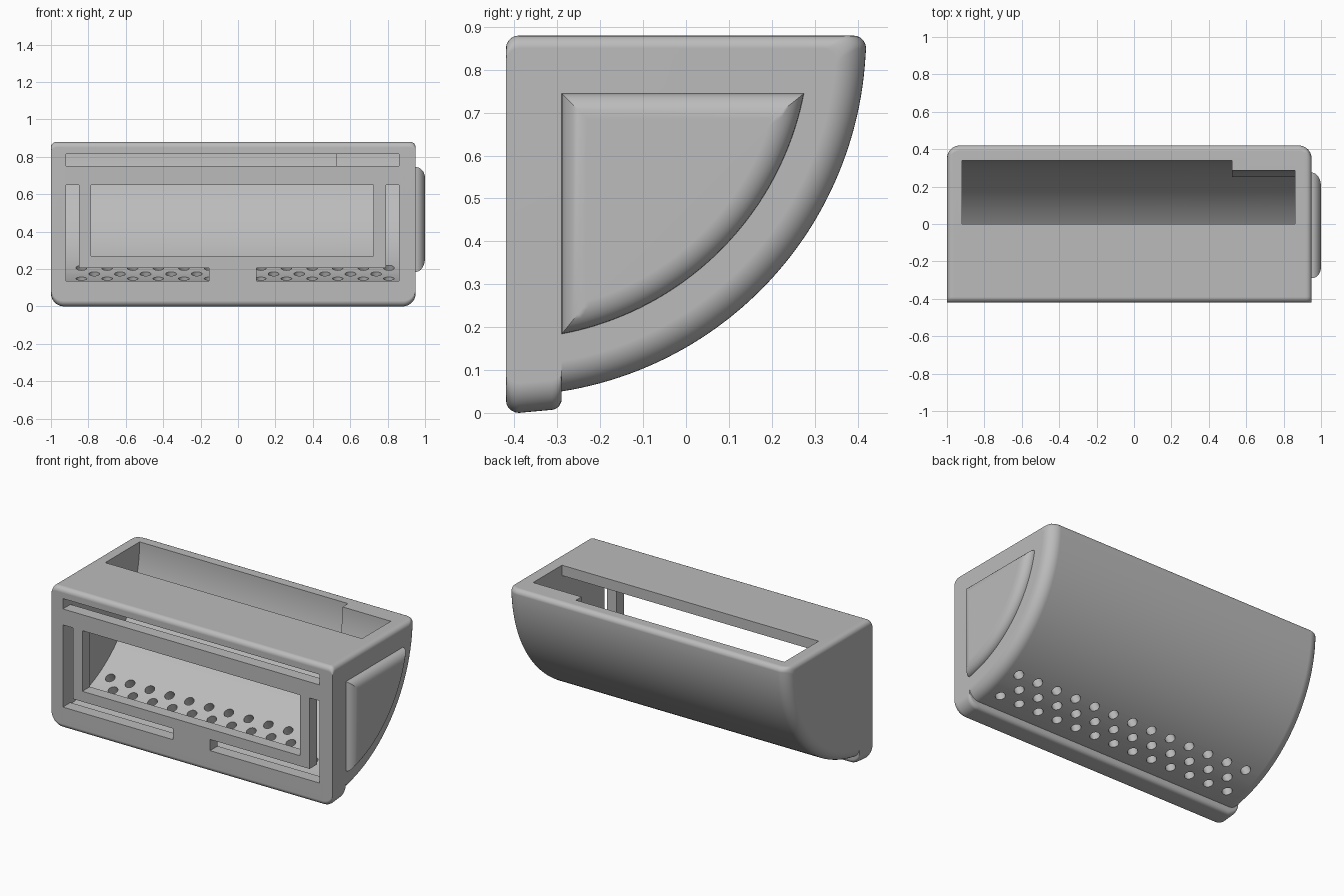
import bpy, bmesh
from math import sin, cos, pi, radians, degrees, acos, asin, sqrt
from mathutils import Matrix, Vector

cube = bpy.data.objects.get("Cube")
if cube:
    bpy.data.objects.remove(cube, do_unlink=True)

# All curved walls share this axis, which runs along x
AXIS_Y, AXIS_Z = -0.42, 0.88
X_MIN, X_MAX = -1.0, 0.95
IN_MIN, IN_MAX = -0.92, 0.86
OUTER_R, INNER_R, PANEL_R = 0.84, 0.76, 0.708

grey = bpy.data.materials.new("light_grey")
grey.use_nodes = True
colour = (0.5, 0.5, 0.5, 1)
grey.diffuse_color = colour
grey.node_tree.nodes["Principled BSDF"].inputs["Base Color"].default_value = colour


def arc(cy, cz, r, start, end, n):
    angles = [radians(start + (end - start) * i / n) for i in range(n + 1)]
    return [(cy + r * cos(a), cz + r * sin(a)) for a in angles]


def make_object(name, bm):
    bmesh.ops.recalc_face_normals(bm, faces=bm.faces)
    mesh = bpy.data.meshes.new(name)
    bm.to_mesh(mesh)
    bm.free()
    obj = bpy.data.objects.new(name, mesh)
    bpy.context.collection.objects.link(obj)
    mesh.materials.append(grey)
    return obj


def loft(name, sections):
    """Skin a list of (x, outline) sections and cap both ends."""
    bm = bmesh.new()
    rings = [[bm.verts.new((x, y, z)) for y, z in pts] for x, pts in sections]
    n = len(rings[0])
    for a, b in zip(rings, rings[1:]):
        for i in range(n):
            j = (i + 1) % n
            bm.faces.new((a[i], a[j], b[j], b[i]))
    bm.faces.new(rings[0])
    bm.faces.new(rings[-1])
    return make_object(name, bm)


def box_cutter(x0, x1, z0, z1):
    bm = bmesh.new()
    size = Vector((x1 - x0, 0.2, z1 - z0))
    centre = Vector(((x0 + x1) / 2, -0.42, (z0 + z1) / 2))
    bmesh.ops.create_cube(bm, size=1, matrix=Matrix.Translation(centre) @ Matrix.Diagonal(size).to_4x4())
    return make_object("slot_cutter", bm)


def cut(target, cutter):
    cutter.hide_render = True
    mod = target.modifiers.new("cut", "BOOLEAN")
    mod.operation, mod.solver, mod.object = "DIFFERENCE", "EXACT", cutter
    bpy.context.view_layer.objects.active = target
    bpy.ops.object.modifier_apply(modifier=mod.name)
    bpy.data.objects.remove(cutter, do_unlink=True)


def smooth(obj):
    bpy.ops.object.select_all(action="DESELECT")
    obj.select_set(True)
    bpy.context.view_layer.objects.active = obj
    bpy.ops.object.shade_smooth_by_angle(angle=radians(30))
    mod = obj.modifiers.new("even_shading", "WEIGHTED_NORMAL")
    mod.keep_sharp = True


# Body: quarter-round shell with a bottom lip, rounded towards both ends
def inset(d, r):
    return r - sqrt(max(0, r * r - (r - d) ** 2)) if d < r else 0


def body_outline(d):
    a, t = inset(d, 0.07), inset(d, 0.03)
    r = OUTER_R - a
    return (arc(-0.39, 0.85 - t, 0.03, 180, 90, 5)
            + arc(AXIS_Y + r - 0.03, 0.85 - t, 0.03, 90, 0, 5)
            + arc(AXIS_Y, AXIS_Z, r, -5, -degrees(acos(0.13 / r)), 48)
            + arc(-0.315, 0.032 + a, 0.025, 0, -85, 5)
            + arc(-0.39, 0.03 + a, 0.03, -90, -180, 5))


steps = [0.07 * (1 - cos(i * pi / 20)) for i in range(11)]
body = loft("body_shell", [(X_MIN + d, body_outline(d)) for d in steps]
            + [(X_MAX - d, body_outline(d)) for d in reversed(steps)])


# Cavity with the top opening; one end keeps a thicker rim
def cavity_outline(rim_r, step_y):
    rim_top = asin(0.02 / rim_r)
    rim_end = acos((step_y - AXIS_Y) / rim_r)
    wall_top = asin(rim_r * sin(rim_end) / INNER_R)
    wall_end = acos(0.075 / INNER_R)
    return ([(-0.345, 0.815), (0, 0.815), (0, 0.9)]
            + arc(AXIS_Y, AXIS_Z, rim_r, degrees(rim_top), -degrees(rim_end), 12)
            + arc(AXIS_Y, AXIS_Z, INNER_R, -degrees(wall_top) - 0.01, -degrees(wall_end), 40))


for rim_r, step_y, x0, x1 in ((INNER_R, 0.3, IN_MIN, 0.525), (0.705, 0.25, 0.3, IN_MAX)):
    outline = cavity_outline(rim_r, step_y)
    cut(body, loft("cavity_cutter", [(x0, outline), (x1, outline)]))

# Front window, top slot and the two corner-shaped slots
for opening in ((-0.785, 0.725, 0.27, 0.65), (IN_MIN, IN_MAX, 0.75, 0.815),
                (IN_MIN, -0.85, 0.135, 0.65), (0.79, IN_MAX, 0.135, 0.65),
                (IN_MIN, -0.155, 0.135, 0.205), (0.1, IN_MAX, 0.135, 0.205)):
    cut(body, box_cutter(*opening))

# Three staggered rows of drain holes, drilled towards the axis
holes = bmesh.new()
for row, tilt in enumerate((15.7, 21.6, 27.5)):
    a = radians(tilt)
    for i in range(13 - row % 2):
        x = -0.837 + 0.137 * (i + 0.5 * (row % 2))
        spot = Vector((x, AXIS_Y + 0.8 * sin(a), AXIS_Z - 0.8 * cos(a)))
        bmesh.ops.create_cone(holes, cap_ends=True, segments=20, radius1=0.029, radius2=0.029,
                              depth=0.14, matrix=Matrix.Translation(spot) @ Matrix.Rotation(a, 4, "X"))
cut(body, make_object("hole_cutter", holes))
smooth(body)


# Raised side panel with softened border
def panel_outline(d):
    r = PANEL_R - d
    y, z = -0.29 + d, 0.745 - d
    start, end = asin((AXIS_Z - z) / r), acos((y - AXIS_Y) / r)
    return [(y, z)] + arc(AXIS_Y, AXIS_Z, r, -degrees(start), -degrees(end), 40)


border = [(X_MAX + 0.05 * sin(i * pi / 16), panel_outline(0.06 * (1 - cos(i * pi / 16)))) for i in range(9)]
panel = loft("side_panel", [(X_MAX - 0.02, panel_outline(0))] + border)
smooth(panel)
